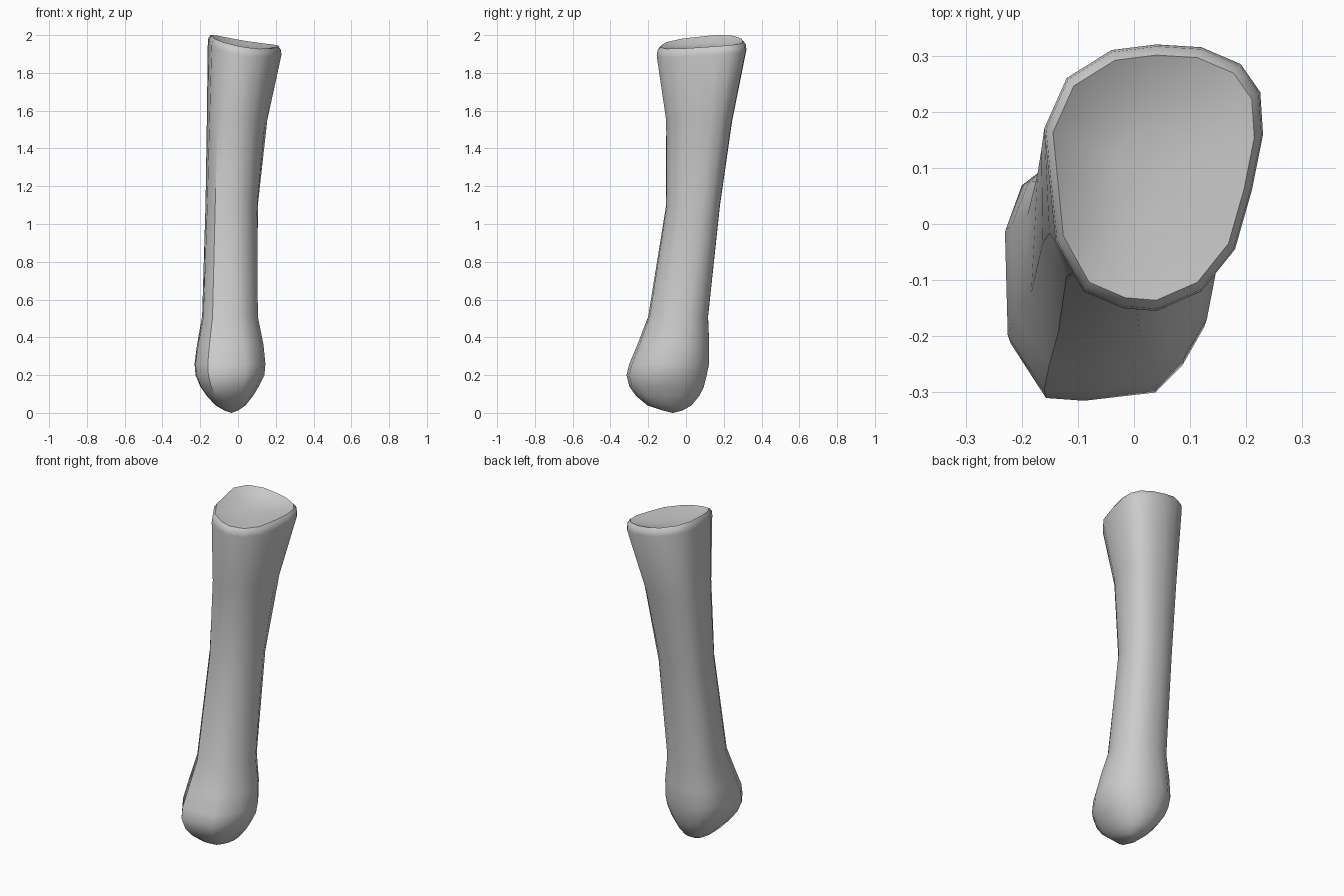
import bpy
import bmesh

cube = bpy.data.objects.get("Cube")
if cube:
    bpy.data.objects.remove(cube, do_unlink=True)

# Outlines of the two ends, starting at the right side and running round the back
BASE = [(-.16, .17), (-.12, .26), (-.04, .31), (.04, .32), (.12, .315),
        (.19, .285), (.225, .235), (.23, .16), (.21, .06), (.18, -.045),
        (.12, -.12), (.04, -.155), (-.02, -.15), (-.09, -.12), (-.14, -.03)]
HEAD = [(-.23, -.02), (-.2, .065), (-.15, .105), (-.09, .12), (-.03, .12),
        (.03, .105), (.09, .06), (.135, -.01), (.145, -.1), (.13, -.18),
        (.09, -.25), (.04, -.3), (-.09, -.315), (-.16, -.31), (-.225, -.21)]

# Height, x range, y range, share of the base outline
SECTIONS = [
    (.012, -.07, 0, -.12, -.02, 0),
    (.04, -.12, .04, -.205, .03, 0),
    (.09, -.165, .08, -.265, .07, 0),
    (.14, -.2, .11, -.3, .095, 0),
    (.2, -.225, .14, -.315, .11, 0),
    (.26, -.23, .145, -.3, .122, 0),
    (.36, -.217, .135, -.258, .123, .1),
    (.51, -.19, .105, -.2, .117, .25),
    (1.1, -.172, .105, -.105, .18, .5),
    (1.55, -.165, .155, -.105, .245, .8),
]


def normalised(outline):
    """Scale an outline to the square from -1 to 1."""
    axes = []
    for values in zip(*outline):
        low, high = min(values), max(values)
        axes.append([2 * (v - low) / (high - low) - 1 for v in values])
    return list(zip(*axes))


def section_points(z, x0, x1, y0, y1, share):
    """Blend the end outlines and fit them to the given ranges."""
    blend = [tuple(h + (b - h) * share for h, b in zip(hp, bp))
             for hp, bp in zip(normalised(HEAD), normalised(BASE))]
    return [((x0 + x1) / 2 + u * (x1 - x0) / 2,
             (y0 + y1) / 2 + v * (y1 - y0) / 2, z) for u, v in normalised(blend)]


def joint_points(scale, drop, dish):
    """A ring of the saddle-shaped joint surface at the upper end."""
    cx, cy = .035, .083
    points = []
    for (x, y), (u, v) in zip(BASE, normalised(BASE)):
        rim = 1.953 - .03 * u + .017 * v + .012 * u * u
        z = rim - drop + (1.925 - rim) * dish
        points.append((cx + (x - cx) * scale, cy + (y - cy) * scale, z))
    return points


def bridge(bm, lower, upper):
    count = len(lower)
    for i in range(count):
        j = (i + 1) % count
        bm.faces.new((lower[i], lower[j], upper[j], upper[i]))


def cap(bm, ring, centre):
    tip = bm.verts.new(centre)
    for i, vert in enumerate(ring):
        bm.faces.new((vert, ring[(i + 1) % len(ring)], tip))


# Rounded head, shaft, flared base, rim and dished joint surface
rings = [section_points(*s) for s in SECTIONS]
rings += [joint_points(1, .045, 0), joint_points(.985, .018, 0),
          joint_points(.92, 0, 0), joint_points(.68, 0, .55),
          joint_points(.35, 0, .85)]
bm = bmesh.new()
loops = [[bm.verts.new(p) for p in ring] for ring in rings]
for lower, upper in zip(loops, loops[1:]):
    bridge(bm, lower, upper)
cap(bm, loops[0], (-.035, -.07, 0))
cap(bm, loops[-1], (.035, .083, 1.925))
bmesh.ops.recalc_face_normals(bm, faces=bm.faces)
mesh = bpy.data.meshes.new("long_bone")
bm.to_mesh(mesh)
bm.free()

# Plain grey surface
grey = bpy.data.materials.new("bone_grey")
grey.use_nodes = True
colour = (.6, .6, .6, 1)
grey.diffuse_color = colour
grey.node_tree.nodes["Principled BSDF"].inputs["Base Color"].default_value = colour
mesh.materials.append(grey)

bone = bpy.data.objects.new("long_bone", mesh)
bpy.context.collection.objects.link(bone)
bpy.ops.object.select_all(action='DESELECT')
bone.select_set(True)
bpy.context.view_layer.objects.active = bone
bpy.ops.object.shade_smooth_by_angle(angle=.7)
